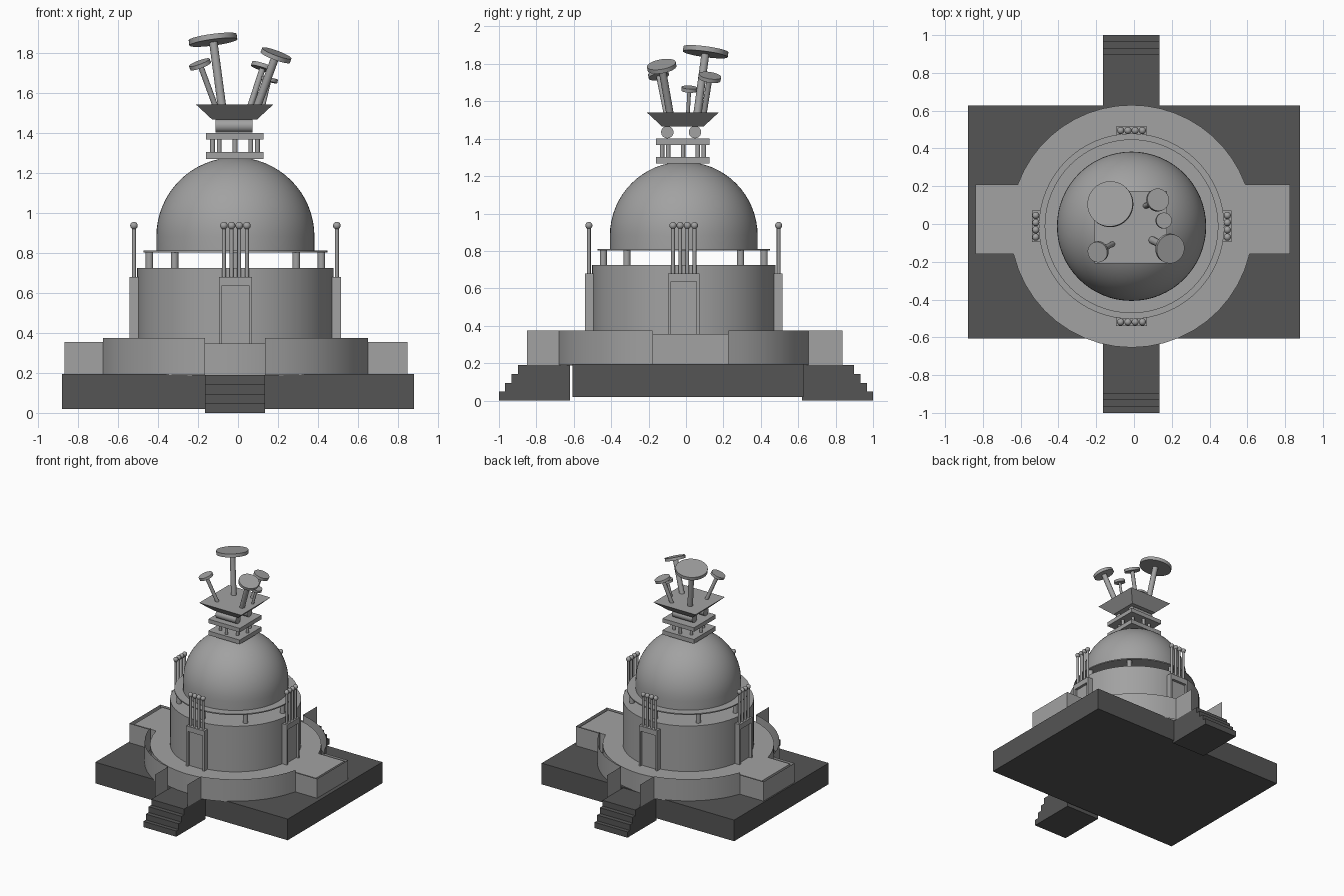
import bpy, bmesh, math
from math import sin, cos, pi, asin, acos
from mathutils import Vector, Matrix

if "Cube" in bpy.data.objects:
    bpy.data.objects.remove(bpy.data.objects["Cube"])

CX, CY = -0.013, -0.012


def material(name, v):
    m = bpy.data.materials.new(name)
    m.diffuse_color = (v, v, v, 1)
    m.use_nodes = True
    m.node_tree.nodes["Principled BSDF"].inputs["Base Color"].default_value = m.diffuse_color
    return m


LIGHT = material("light stone", 0.36)
DARK = material("dark stone", 0.09)


def finish(name, bm, mat=LIGHT, smooth=False, normals=True):
    if normals:
        bmesh.ops.recalc_face_normals(bm, faces=bm.faces[:])
    me = bpy.data.meshes.new(name)
    bm.to_mesh(me)
    bm.free()
    me.materials.append(mat)
    ob = bpy.data.objects.new(name, me)
    bpy.context.collection.objects.link(ob)
    if smooth:
        bpy.ops.object.select_all(action='DESELECT')
        ob.select_set(True)
        bpy.context.view_layer.objects.active = ob
        bpy.ops.object.shade_smooth_by_angle(angle=math.radians(35))
    return ob


def box(name, x0, x1, y0, y1, z0, z1, mat=LIGHT, turn=None):
    bm = bmesh.new()
    bmesh.ops.create_cube(bm, size=1)
    for v in bm.verts:
        v.co = Vector(((x0 + x1) / 2 + v.co.x * (x1 - x0), (y0 + y1) / 2 + v.co.y * (y1 - y0),
                       (z0 + z1) / 2 + v.co.z * (z1 - z0)))
    if turn:
        bm.transform(turn)
    return finish(name, bm, mat)


def rod(name, a, b, r, seg=20):
    """Capped cylinder running from point a to point b."""
    a, b = Vector(a), Vector(b)
    d = b - a
    bm = bmesh.new()
    bmesh.ops.create_cone(bm, cap_ends=True, segments=seg, radius1=r, radius2=r, depth=d.length)
    bm.transform(Matrix.Translation((a + b) / 2) @ d.to_track_quat('Z', 'Y').to_matrix().to_4x4())
    return finish(name, bm, smooth=True)


def prism(name, pts, z0, z1, mat=LIGHT):
    """Plan outline extruded upward."""
    bm = bmesh.new()
    f = bm.faces.new([bm.verts.new((x, y, z0)) for x, y in pts])
    up = bmesh.ops.extrude_face_region(bm, geom=[f])
    bmesh.ops.translate(bm, vec=(0, 0, z1 - z0), verts=[v for v in up["geom"] if isinstance(v, bmesh.types.BMVert)])
    return finish(name, bm, mat, smooth=True)


def sheet(name, pts, z0, z1):
    """Thin upright wall following a plan path."""
    bm = bmesh.new()
    lo = [bm.verts.new((x, y, z0)) for x, y in pts]
    hi = [bm.verts.new((x, y, z1)) for x, y in pts]
    for i in range(len(pts) - 1):
        bm.faces.new((lo[i + 1], lo[i], hi[i], hi[i + 1]))
    return finish(name, bm, smooth=True, normals=False)


def arc(r, a0, a1, n):
    return [(CX + r * cos(a0 + (a1 - a0) * i / n), CY + r * sin(a0 + (a1 - a0) * i / n)) for i in range(n + 1)]


# Square base
box("base", -0.88, 0.88, -0.607, 0.628, 0.02, 0.195, DARK)

# Two stairs, front and back, as extruded step profiles
for name, s in (("front_stairs", -1), ("back_stairs", 1)):
    prof = [(0.62, 0)]
    for i, y in enumerate((1.0, 0.968, 0.932, 0.897)):
        prof += [(y, 0.0475 * i), (y, 0.0475 * (i + 1))]
    prof.append((0.62, 0.19))
    bm = bmesh.new()
    f = bm.faces.new([bm.verts.new((-0.165, s * y, z)) for y, z in prof])
    up = bmesh.ops.extrude_face_region(bm, geom=[f])
    bmesh.ops.translate(bm, vec=(0.3, 0, 0), verts=[v for v in up["geom"] if isinstance(v, bmesh.types.BMVert)])
    finish(name, bm, DARK)

# Round terrace with a rectangular arm on each side
R = 0.642
t0, t1 = asin((-0.16 - CY) / R), asin((0.21 - CY) / R)
prism("terrace",
      arc(R, t1, pi - t1, 20) + [(-0.84, 0.21), (-0.84, -0.16)]
      + arc(R, pi - t0, 2 * pi + t0, 20) + [(0.825, -0.16), (0.825, 0.21)], 0.188, 0.348)

# Thin parapet just outside the terrace, open at both stairs
R = 0.682
Y0, Y1 = -0.178, 0.227
t0, t1 = asin((Y0 - CY) / R), asin((Y1 - CY) / R)
right, left = acos((0.135 - CX) / R), acos((-0.165 - CX) / R)
ring = {
    "parapet_back_right": arc(R, t1, right, 9) + [(0.135, 0.838)],
    "parapet_back_left": [(-0.165, 0.838)] + arc(R, left, pi - t1, 9),
    "parapet_front_left": arc(R, pi - t0, 2 * pi - left, 9) + [(-0.165, -0.85)],
    "parapet_front_right": [(0.135, -0.85)] + arc(R, 2 * pi - right, 2 * pi + t0, 9),
}
for name, pts in ring.items():
    sheet(name, pts, 0.19, 0.375)
sheet("parapet_left_arm", [arc(R, pi - t1, 0, 1)[0], (-0.868, Y1), (-0.868, Y0), arc(R, pi - t0, 0, 1)[0]], 0.19, 0.355)
sheet("parapet_right_arm", [arc(R, t0, 0, 1)[0], (0.848, Y0), (0.848, Y1), arc(R, t1, 0, 1)[0]], 0.19, 0.355)

# Drum, small columns and the thin disc below the dome
rod("drum", (CX, CY, 0.34), (CX, CY, 0.725), 0.491, 64)
for i in range(8):
    x, y = CX + 0.43 * cos(i * pi / 4), CY + 0.43 * sin(i * pi / 4)
    rod("drum_column", (x, y, 0.72), (x, y, 0.803), 0.019)
rod("dome_disc", (CX, CY, 0.802), (CX, CY, 0.811), 0.46, 64)

# Dome: short straight wall and a half sphere
prof = [(0.395, 0.81)] + [(0.395 * cos(a * pi / 32), 0.882 + 0.395 * sin(a * pi / 32)) for a in range(16)]
bm = bmesh.new()
N = 64
rows = [[bm.verts.new((CX + r * cos(2 * pi * i / N), CY + r * sin(2 * pi * i / N), z)) for i in range(N)]
        for r, z in prof]
for a, b in zip(rows, rows[1:]):
    for i in range(N):
        bm.faces.new((a[i], a[(i + 1) % N], b[(i + 1) % N], b[i]))
bm.faces.new(rows[0])
bm.faces.new(rows[-1])
finish("dome", bm, smooth=True)

# Four gates around the drum: jambs, lintel, recessed door and four ball-topped posts
for k, side in enumerate(("front", "right", "back", "left")):
    turn = Matrix.Translation((CX, CY, 0)) @ Matrix.Rotation(k * pi / 2, 4, 'Z')
    for s in (-1, 1):
        a, b = sorted((s * 0.083, s * 0.068))
        box(side + "_gate_jamb", a, b, -0.528, -0.47, 0.345, 0.64, turn=turn)
    box(side + "_gate_lintel", -0.083, 0.083, -0.528, -0.47, 0.637, 0.68, turn=turn)
    box(side + "_gate_door", -0.07, 0.07, -0.507, -0.47, 0.345, 0.64, turn=turn)
    for i in range(4):
        p = turn @ Vector((-0.0575 + i * 0.0383, -0.507, 0))
        rod(side + "_gate_post", (p.x, p.y, 0.67), (p.x, p.y, 0.93), 0.010, 12)
        bm = bmesh.new()
        bmesh.ops.create_uvsphere(bm, u_segments=16, v_segments=10, radius=0.019)
        bmesh.ops.translate(bm, vec=(p.x, p.y, 0.936), verts=bm.verts)
        finish(side + "_gate_ball", bm, smooth=True)

# Crown: two square plates with a ring of columns between
box("crown_lower_plate", -0.16, 0.128, -0.16, 0.125, 1.268, 1.303)
box("crown_upper_plate", -0.16, 0.128, -0.16, 0.125, 1.367, 1.4)
for i in range(8):
    x, y = -0.015 + 0.112 * cos(i * pi / 4), -0.016 + 0.112 * sin(i * pi / 4)
    rod("crown_column", (x, y, 1.3), (x, y, 1.37), 0.012, 12)

# Two rollers carrying the tray
for y in (-0.1, 0.048):
    rod("crown_roller", (-0.113, y, 1.435), (0.072, y, 1.435), 0.033, 24)

# Flared square tray
bm = bmesh.new()
bmesh.ops.create_cube(bm, size=1)
for v in bm.verts:
    h = 0.192 if v.co.z > 0 else 0.112
    v.co = Vector((-0.017 + math.copysign(h, v.co.x), -0.017 + math.copysign(h, v.co.y), 1.54 if v.co.z > 0 else 1.466))
finish("crown_tray", bm)

# Leaning parasols: foot, top centre, disc radius, pole radius
for foot, top, r, pole in (
    ((-0.08, 0.06), (-0.125, 0.105, 1.865), 0.121, 0.021),
    ((-0.112, -0.105), (-0.19, -0.147, 1.742), 0.055, 0.014),
    ((0.095, -0.085), (0.19, -0.13, 1.787), 0.078, 0.020),
    ((0.06, 0.095), (0.125, 0.127, 1.728), 0.06, 0.015),
    ((0.125, 0.01), (0.157, 0.018, 1.665), 0.042, 0.010),
):
    a, b = Vector((*foot, 1.53)), Vector(top)
    d = (b - a).normalized()
    t = 0.008 + r * 0.045
    rod("parasol_pole", a, b, pole, 16)
    rod("parasol_disc", b - d * t, b + d * t, r, 40)
